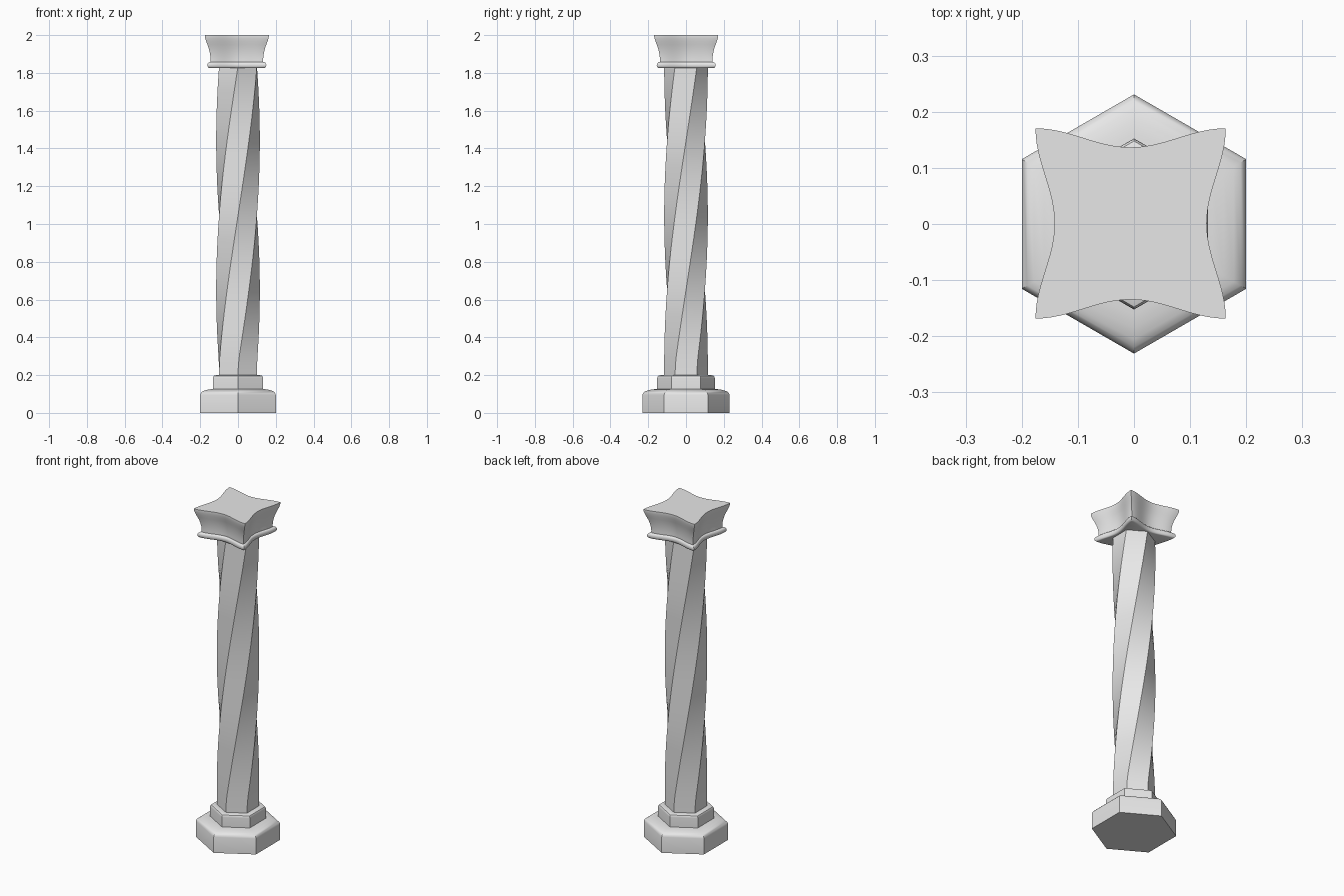
import bpy, bmesh, math

if "Cube" in bpy.data.objects:
    bpy.data.objects.remove(bpy.data.objects["Cube"])

stone = bpy.data.materials.new("grey stone")
stone.diffuse_color = (0.8, 0.8, 0.8, 1)
stone.use_nodes = True
stone.node_tree.nodes["Principled BSDF"].inputs["Base Color"].default_value = stone.diffuse_color


def loft(name, rings):
    """Skin a stack of closed rings and cap both ends."""
    bm = bmesh.new()
    rows = [[bm.verts.new(p) for p in r] for r in rings]
    n = len(rows[0])
    for a, b in zip(rows, rows[1:]):
        for i in range(n):
            j = (i + 1) % n
            bm.faces.new((a[i], a[j], b[j], b[i]))
    bm.faces.new(rows[0][::-1])
    bm.faces.new(rows[-1])
    me = bpy.data.meshes.new(name)
    bm.to_mesh(me)
    bm.free()
    me.materials.append(stone)
    ob = bpy.data.objects.new(name, me)
    bpy.context.collection.objects.link(ob)
    bpy.ops.object.select_all(action='DESELECT')
    ob.select_set(True)
    bpy.context.view_layer.objects.active = ob
    bpy.ops.object.shade_smooth_by_angle(angle=math.radians(35))
    return ob


def hexagon(apothem, z, turn=0.0):
    r = apothem / math.cos(math.pi / 6)
    return [(r * math.cos(a), r * math.sin(a), z)
            for a in (math.radians(30 + 60 * k) + turn for k in range(6))]


# stepped hexagonal base with rounded shoulders
foot = [(.2, 0), (.2, .095), (.197, .104), (.19, .112), (.178, .118),
        (.16, .123), (.14, .126), (.1, .127)]
loft("base_foot", [hexagon(a, z) for a, z in foot])
step = [(.132, .12), (.132, .184), (.131, .191), (.128, .196), (.12, .199), (.11, .2)]
loft("base_step", [hexagon(a, z) for a, z in step])

# shaft: hexagon twisted by 120 degrees, easing in at the bottom
Z0, Z1, N, EASE = .19, 1.835, 64, .08


def twist(t):
    s = t * t / (2 * EASE) if t < EASE else t - EASE / 2
    return math.radians(120) * s / (1 - EASE / 2)


loft("twisted_shaft", [hexagon(.1, Z0 + (Z1 - Z0) * i / N, twist(i / N))
                       for i in range(N + 1)])


# capital: square with wavy concave sides, set very slightly off centre
def star(half, z, seg=24):
    mid = half * .8
    pts = []
    for side in range(4):
        c, s = math.cos(side * math.pi / 2), math.sin(side * math.pi / 2)
        for i in range(seg):
            t = -1 + 2 * i / seg
            x = half * t
            y = -(mid + (half - mid) * (1 - math.cos(math.pi * t)) / 2)
            pts.append((c * x - s * y - .006, s * x + c * y + .001, z))
    return pts


bead = [(.156 - .013 + .013 * math.cos(a), 1.841 + .016 * math.sin(a))
        for a in (math.radians(-90 + 22.5 * k) for k in range(9))]
loft("capital_bead", [star(h, z) for h, z in bead])
bell = [(.139, 1.845), (.139, 1.87), (.1405, 1.89), (.144, 1.91), (.149, 1.93),
        (.156, 1.95), (.163, 1.968), (.1675, 1.983), (.1695, 1.993), (.1695, 2.0)]
loft("capital_bell", [star(h, z) for h, z in bell])
